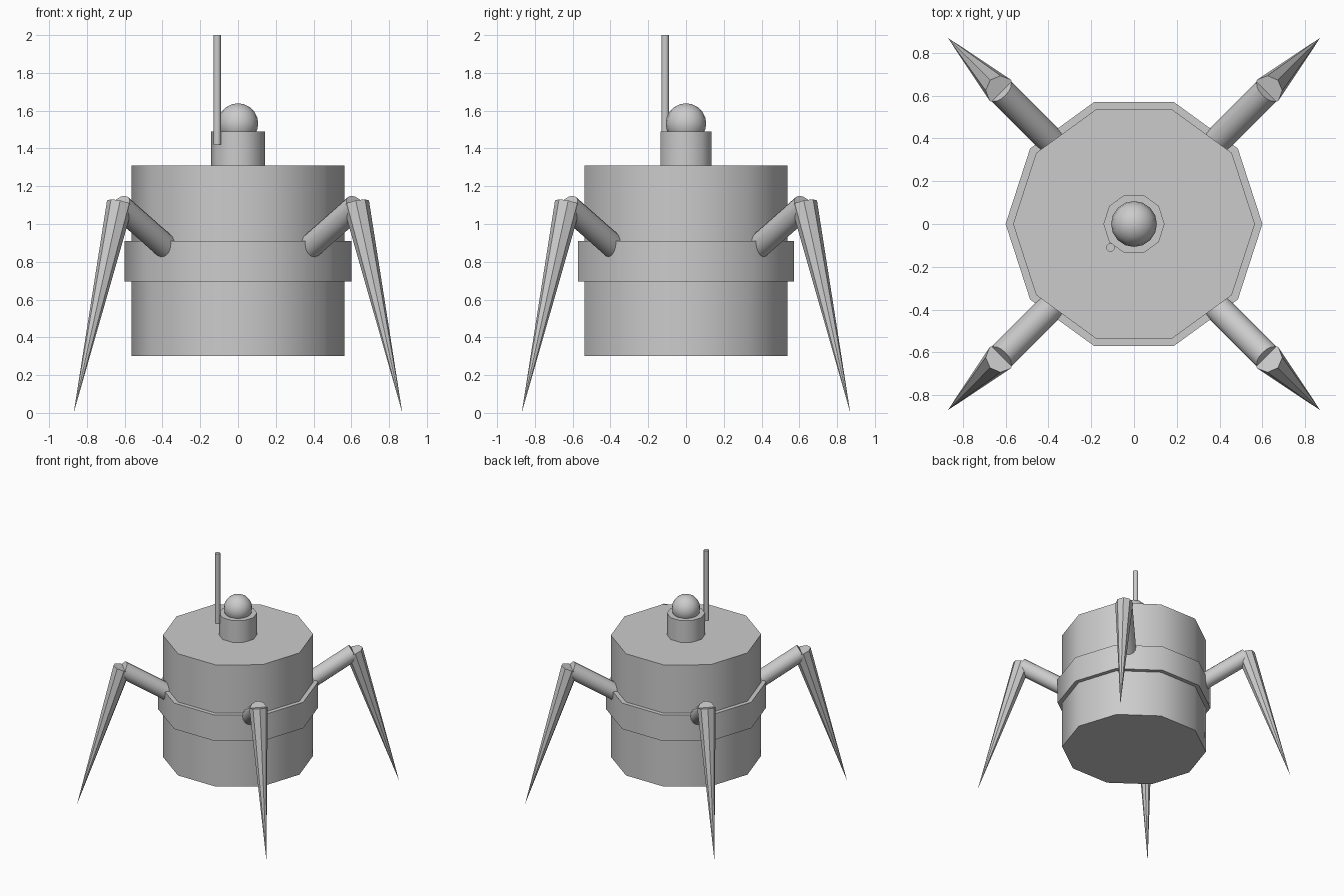
import bpy, bmesh, math
from mathutils import Vector, Matrix

if "Cube" in bpy.data.objects:
    bpy.data.objects.remove(bpy.data.objects["Cube"])

grey = bpy.data.materials.new("plain grey")
grey.diffuse_color = (0.6, 0.6, 0.6, 1)
grey.use_nodes = True
grey.node_tree.nodes["Principled BSDF"].inputs["Base Color"].default_value = grey.diffuse_color


def finish(bm, name, smooth_angle):
    """Turn a bmesh into an object, keeping edges above smooth_angle sharp."""
    bmesh.ops.recalc_face_normals(bm, faces=bm.faces[:])
    for f in bm.faces:
        f.smooth = smooth_angle > 0
    for e in bm.edges:
        e.smooth = e.calc_face_angle(0) < math.radians(smooth_angle)
    mesh = bpy.data.meshes.new(name)
    bm.to_mesh(mesh)
    bm.free()
    mesh.materials.append(grey)
    obj = bpy.data.objects.new(name, mesh)
    bpy.context.collection.objects.link(obj)
    return obj


def rod(name, start, end, r1, r2, sides, smooth_angle=42):
    """Capped cylinder or cone running from start to end."""
    start, end = Vector(start), Vector(end)
    axis = end - start
    turn = axis.to_track_quat('Z', 'Y').to_matrix().to_4x4()
    if axis.x == 0 and axis.y == 0:
        turn = Matrix.Identity(4)
    bm = bmesh.new()
    # a quarter turn puts one corner on the +x axis
    spin = Matrix.Rotation(math.pi / 2, 4, 'Z')
    bmesh.ops.create_cone(bm, cap_ends=True, segments=sides, radius1=r1,
                          radius2=r2, depth=axis.length,
                          matrix=Matrix.Translation((start + end) / 2) @ turn @ spin)
    bmesh.ops.remove_doubles(bm, verts=bm.verts[:], dist=1e-5)
    return finish(bm, name, smooth_angle)


# Ten-sided body, belt and neck
rod("body", (0, 0, 0.30), (0, 0, 1.31), 0.565, 0.565, 10)
rod("belt", (0, 0, 0.695), (0, 0, 0.91), 0.60, 0.60, 10)
rod("neck", (0, 0, 1.31), (0, 0, 1.49), 0.143, 0.143, 10)

# Ball on the neck
bm = bmesh.new()
bmesh.ops.create_uvsphere(bm, u_segments=16, v_segments=10, radius=0.107,
                          matrix=Matrix.Translation((0, 0, 1.532)))
finish(bm, "head_ball", 60)

# Antenna beside the neck
rod("antenna", (-0.11, -0.11, 1.42), (-0.11, -0.11, 2.0), 0.02, 0.02, 12)

# Four diagonal legs: a rising arm and a pointed spike
for sx, side in ((1, "right"), (-1, "left")):
    for sy, end in ((-1, "front"), (1, "back")):
        rod(f"{end}_{side}_arm", (sx * 0.36, sy * 0.36, 0.86),
            (sx * 0.625, sy * 0.625, 1.094), 0.065, 0.065, 16)
        rod(f"{end}_{side}_spike", (sx * 0.625, sy * 0.625, 1.11),
            (sx * 0.87, sy * 0.87, 0.0), 0.07, 0.0, 8, 0)
